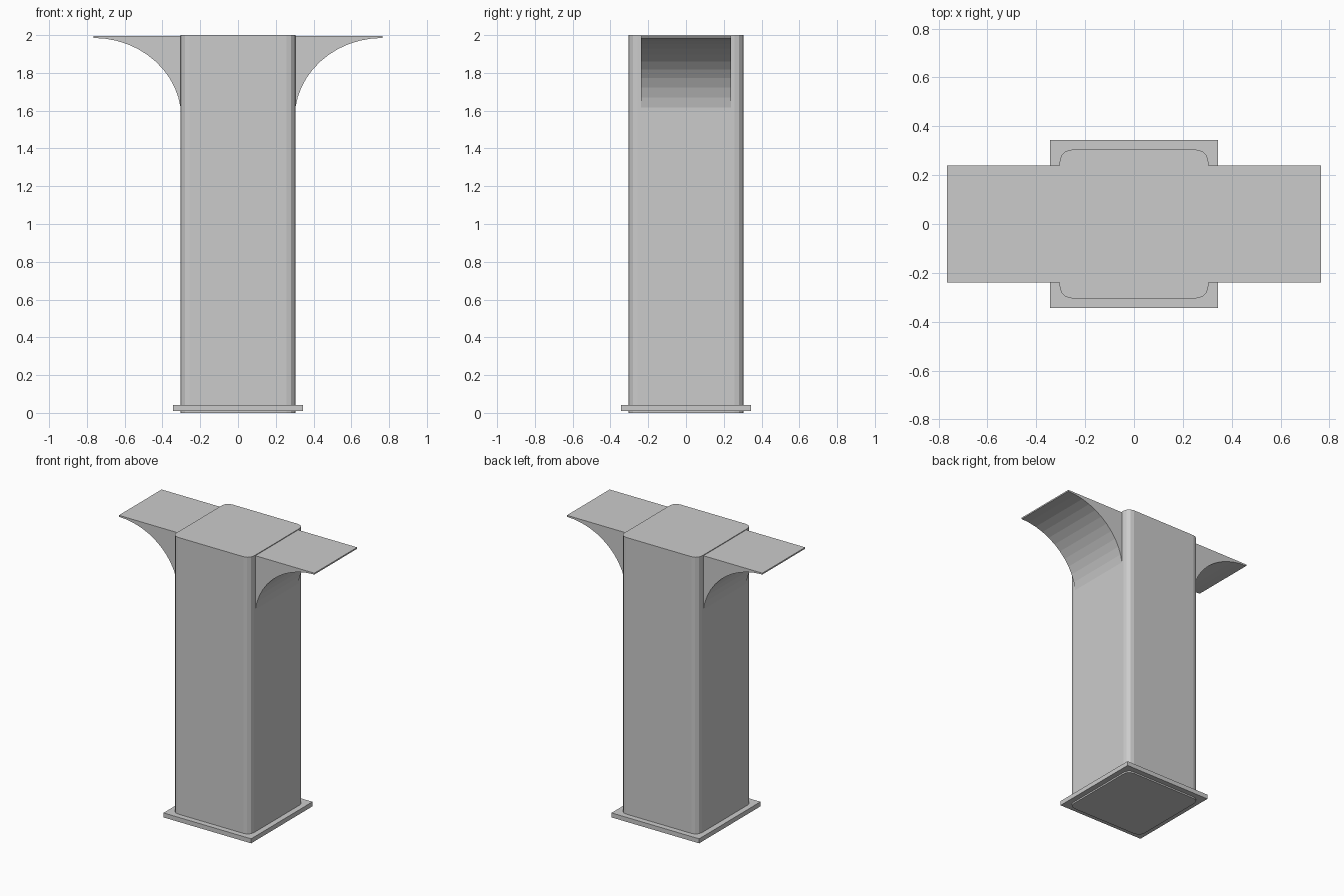
import bpy, bmesh, math

if "Cube" in bpy.data.objects:
    bpy.data.objects.remove(bpy.data.objects["Cube"])


def finish(name, bm):
    bmesh.ops.recalc_face_normals(bm, faces=bm.faces)
    mesh = bpy.data.meshes.new(name)
    bm.to_mesh(mesh)
    bm.free()
    obj = bpy.data.objects.new(name, mesh)
    bpy.context.collection.objects.link(obj)
    return obj


def box(name, half, z0, z1, corner=0.0):
    bm = bmesh.new()
    bmesh.ops.create_cube(bm, size=1)
    for v in bm.verts:
        v.co = (v.co.x * 2 * half, v.co.y * 2 * half, z0 if v.co.z < 0 else z1)
    if corner:
        uprights = [e for e in bm.edges
                    if abs(e.verts[0].co.z - e.verts[1].co.z) > 0.1]
        bmesh.ops.bevel(bm, geom=uprights, offset=corner, segments=3,
                        profile=0.5, affect='EDGES')
    return finish(name, bm)


def bracket(name, side):
    # side profile: flat top, concave quarter-ellipse underneath
    inner, tip, low, lip, top = 0.30, 0.765, 1.56, 1.985, 1.995
    steps = 12
    profile = [(inner, top)]
    for i in range(steps + 1):
        a = math.pi / 2 * i / steps
        profile.append((tip - (tip - inner) * math.cos(a),
                        low + (lip - low) * math.sin(a)))
    profile.append((tip, top))
    bm = bmesh.new()
    face = bm.faces.new([bm.verts.new((side * x, -0.239, z)) for x, z in profile])
    ext = bmesh.ops.extrude_face_region(bm, geom=[face])
    verts = [g for g in ext['geom'] if isinstance(g, bmesh.types.BMVert)]
    bmesh.ops.translate(bm, verts=verts, vec=(0, 0.478, 0))
    # keep the starting cap so the solid is closed
    if not face.is_valid:
        bm.faces.new([v for v in bm.verts if v.co.y < 0])
    return finish(name, bm)


# Column with rounded corners
box("column", 0.304, 0.0, 2.0, corner=0.048)

# Base plate, just clear of the ground
box("base_plate", 0.343, 0.011, 0.043)

# Flared brackets on both sides
bracket("bracket_right", 1)
bracket("bracket_left", -1)
